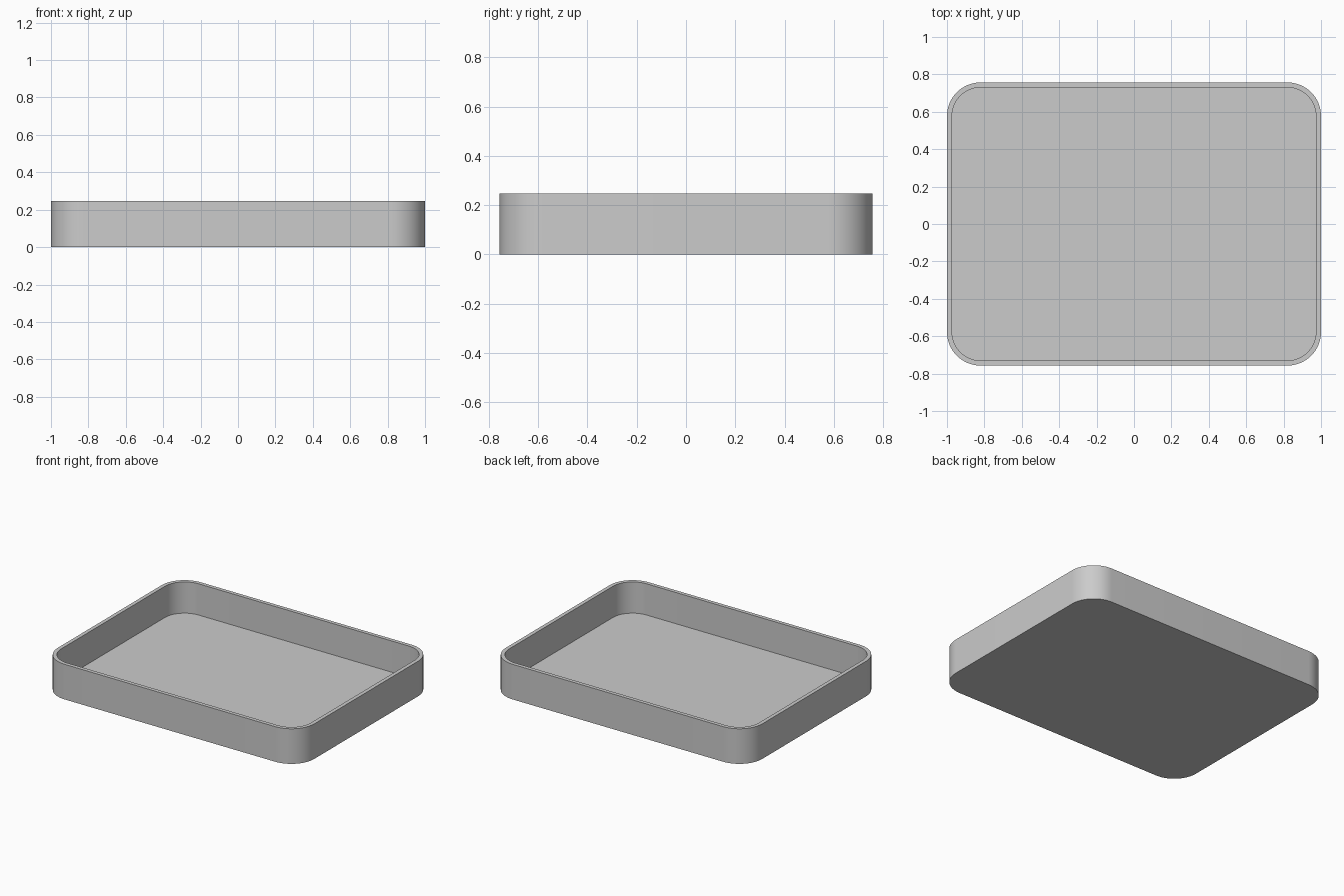
import bpy
import bmesh
from math import sin, cos, pi, radians

cube = bpy.data.objects.get("Cube")
if cube:
    bpy.data.objects.remove(cube, do_unlink=True)

HALF_X, HALF_Y, HEIGHT = 1.0, 0.757, 0.247
RADIUS, WALL, FLOOR = 0.18, 0.027, 0.027
STEPS = 16

grey = bpy.data.materials.new("light grey")
grey.use_nodes = True
grey.diffuse_color = (0.6, 0.6, 0.6, 1)
grey.node_tree.nodes["Principled BSDF"].inputs["Base Color"].default_value = (0.6, 0.6, 0.6, 1)


def rounded_loop(bm, inset, z):
    """Rounded rectangle of vertices, moved inward by inset."""
    r = RADIUS - inset
    loop = []
    for corner, (sx, sy) in enumerate([(1, 1), (-1, 1), (-1, -1), (1, -1)]):
        for i in range(STEPS + 1):
            a = (corner + i / STEPS) * pi / 2
            loop.append(bm.verts.new((sx * (HALF_X - RADIUS) + r * cos(a),
                                      sy * (HALF_Y - RADIUS) + r * sin(a), z)))
    return loop


# Tray: underside, outer wall, rim, inner wall and floor
bm = bmesh.new()
loops = [rounded_loop(bm, inset, z) for inset, z in
         [(0, 0), (0, HEIGHT), (WALL, HEIGHT), (WALL, FLOOR)]]
for low, high in zip(loops, loops[1:]):
    for i in range(len(low)):
        j = (i + 1) % len(low)
        bm.faces.new((low[i], low[j], high[j], high[i]))
bm.faces.new(loops[0][::-1])
bm.faces.new(loops[-1])
bmesh.ops.recalc_face_normals(bm, faces=bm.faces[:])

mesh = bpy.data.meshes.new("tray")
bm.to_mesh(mesh)
bm.free()
mesh.materials.append(grey)
tray = bpy.data.objects.new("tray", mesh)
bpy.context.collection.objects.link(tray)

# Smooth corners with crisp rims
bpy.ops.object.select_all(action='DESELECT')
tray.select_set(True)
bpy.context.view_layer.objects.active = tray
bpy.ops.object.shade_smooth_by_angle(angle=radians(30))
